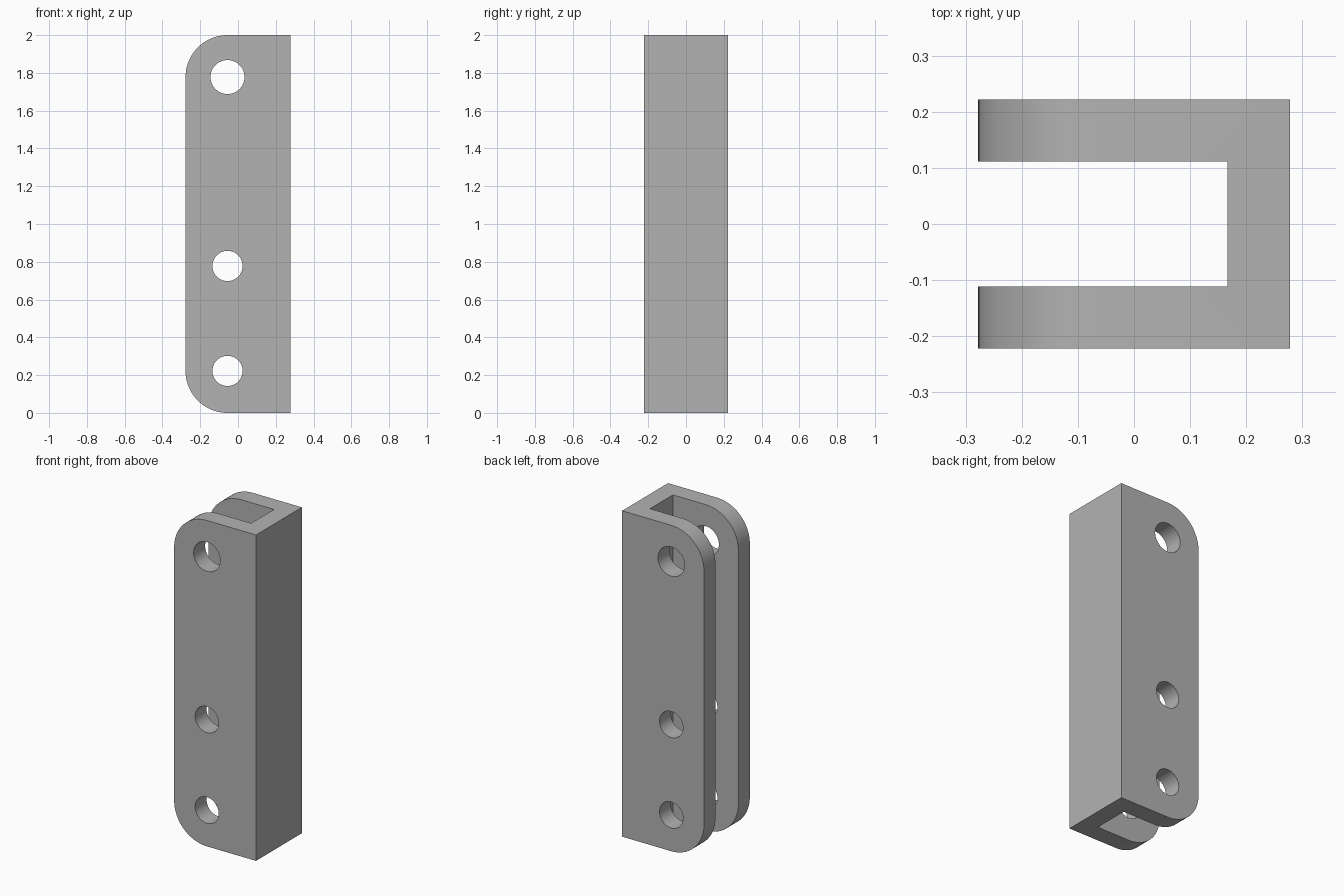
import bpy, bmesh
from math import pi, cos, sin

cube = bpy.data.objects.get("Cube")
if cube:
    bpy.data.objects.remove(cube, do_unlink=True)

# Proportions follow one wall thickness
U = 1 / 9
HEIGHT, WIDTH, DEPTH = 18 * U, 5 * U, 4 * U
CORNER = 2 * U
HOLE_X = -WIDTH / 2 + CORNER

grey = bpy.data.materials.new("plain grey")
grey.use_nodes = True
grey.diffuse_color = (0.45, 0.45, 0.45, 1)
grey.node_tree.nodes["Principled BSDF"].inputs["Base Color"].default_value = grey.diffuse_color


def prism(name, outline, y0, y1):
    """Extrude an x-z outline along y."""
    bm = bmesh.new()
    face = bm.faces.new([bm.verts.new((x, y0, z)) for x, z in outline])
    new = bmesh.ops.extrude_face_region(bm, geom=[face])["geom"]
    bmesh.ops.translate(bm, vec=(0, y1 - y0, 0),
                        verts=[v for v in new if isinstance(v, bmesh.types.BMVert)])
    bmesh.ops.recalc_face_normals(bm, faces=bm.faces)
    mesh = bpy.data.meshes.new(name)
    bm.to_mesh(mesh)
    bm.free()
    mesh.materials.append(grey)
    obj = bpy.data.objects.new(name, mesh)
    bpy.context.collection.objects.link(obj)
    return obj


def arc(cx, cz, r, start, end, steps):
    angles = [start + (end - start) * i / steps for i in range(steps + 1)]
    return [(cx + r * cos(a), cz + r * sin(a)) for a in angles]


def cut(body, cutter):
    bpy.context.view_layer.objects.active = body
    mod = body.modifiers.new("cut", "BOOLEAN")
    mod.operation, mod.solver, mod.object = "DIFFERENCE", "EXACT", cutter
    bpy.ops.object.modifier_apply(modifier=mod.name)
    bpy.data.objects.remove(cutter, do_unlink=True)


# Bracket body with two rounded corners on the open side
outline = [(WIDTH / 2, 0), (WIDTH / 2, HEIGHT)]
outline += arc(HOLE_X, HEIGHT - CORNER, CORNER, pi / 2, pi, 24)
outline += arc(HOLE_X, CORNER, CORNER, pi, 1.5 * pi, 24)
bracket = prism("channel_bracket", outline, -DEPTH / 2, DEPTH / 2)

# Full-height slot, leaving two side plates and a back wall
x0, x1 = -WIDTH, WIDTH / 2 - U
slot = [(x0, -U), (x1, -U), (x1, HEIGHT + U), (x0, HEIGHT + U)]
cut(bracket, prism("slot_cutter", slot, -U, U))

# Pin holes through both plates
for z, radius in ((2 * U, 0.08), (7 * U, 0.08), (16 * U, 0.09)):
    circle = arc(HOLE_X, z, radius, 0, 2 * pi, 48)[:-1]
    cut(bracket, prism("hole_cutter", circle, -DEPTH, DEPTH))

# Smooth the rounded faces, keep the edges sharp
bpy.ops.object.select_all(action="DESELECT")
bracket.select_set(True)
bpy.context.view_layer.objects.active = bracket
bpy.ops.object.shade_smooth_by_angle(angle=pi / 6)
